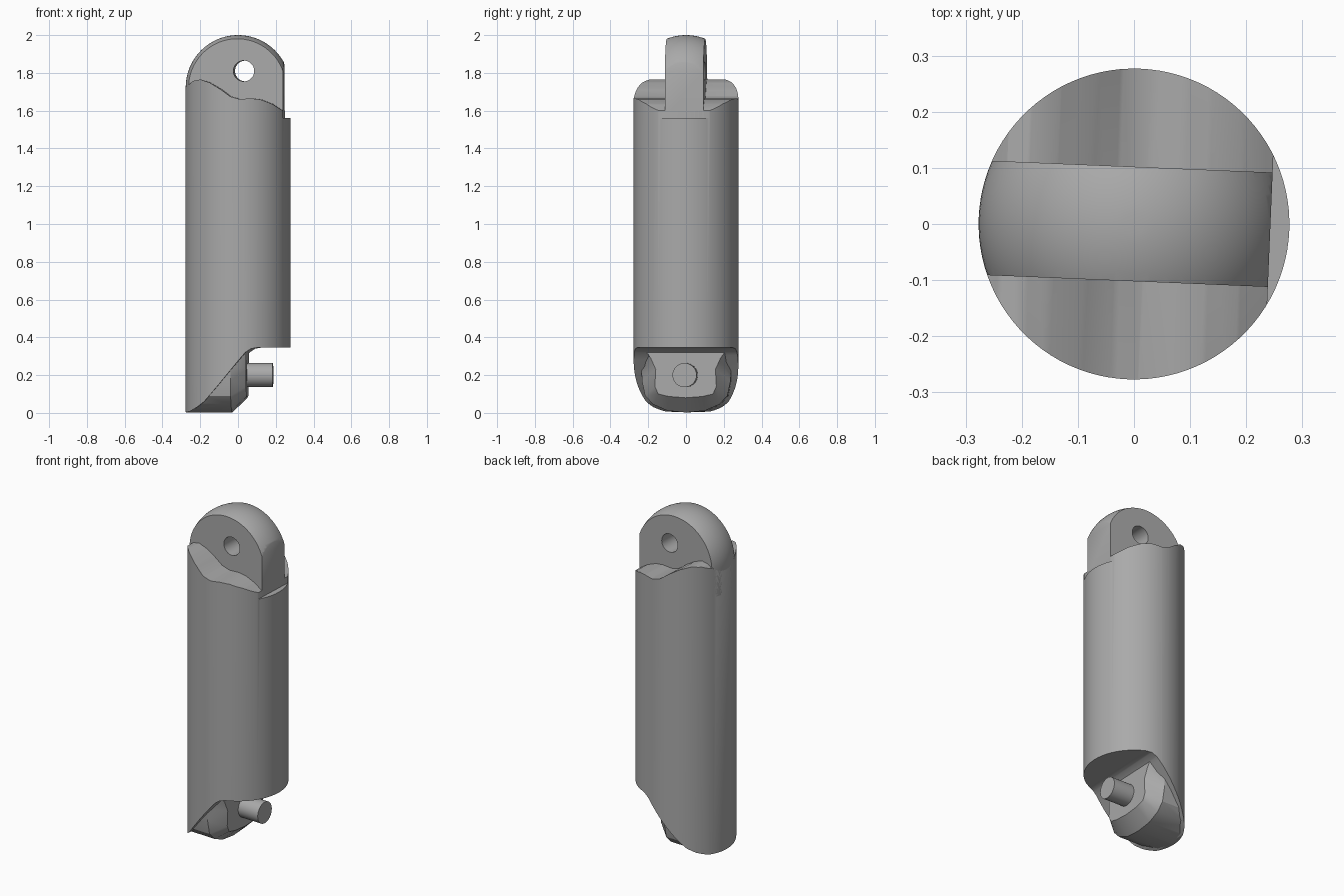
import bpy, bmesh, math
from mathutils import Matrix, Vector

RADIUS = 0.277
SKEW = Matrix.Rotation(math.radians(-2.4), 4, "Z")

default_cube = bpy.data.objects.get("Cube")
if default_cube:
    bpy.data.objects.remove(default_cube)

steel = bpy.data.materials.new("plain_grey")
steel.use_nodes = True
grey = (0.4, 0.4, 0.4, 1)
steel.diffuse_color = grey
steel.node_tree.nodes["Principled BSDF"].inputs["Base Color"].default_value = grey


def make_object(name, bm):
    bmesh.ops.recalc_face_normals(bm, faces=bm.faces)
    mesh = bpy.data.meshes.new(name)
    bm.to_mesh(mesh)
    bm.free()
    mesh.materials.append(steel)
    obj = bpy.data.objects.new(name, mesh)
    bpy.context.collection.objects.link(obj)
    return obj


def loft(name, rings):
    """Closed solid through rings of equal point count."""
    bm = bmesh.new()
    loops = [[bm.verts.new(p) for p in ring] for ring in rings]
    count = len(loops[0])
    for a, b in zip(loops, loops[1:]):
        for i in range(count):
            j = (i + 1) % count
            bm.faces.new((a[i], a[j], b[j], b[i]))
    bm.faces.new(loops[0])
    bm.faces.new(loops[-1])
    return make_object(name, bm)


def side_prism(name, outline, half_width):
    """Extrude an x-z outline along y."""
    return loft(name, [[(x, y, z) for x, z in outline] for y in (-half_width, half_width)])


def rod(name, radius, start, end, segments):
    start, end = Vector(start), Vector(end)
    axis = end - start
    turn = axis.to_track_quat("Z", "Y").to_matrix().to_4x4()
    bm = bmesh.new()
    bmesh.ops.create_cone(bm, cap_ends=True, segments=segments, radius1=radius,
                          radius2=radius, depth=axis.length,
                          matrix=Matrix.Translation((start + end) / 2) @ turn)
    return make_object(name, bm)


def domed_rod(name, base, centre, radius):
    """Upright rod with a hemispherical top, as a lathed profile."""
    segments, steps = 96, 24
    arc = [i * math.pi / 2 / steps for i in range(steps)]
    profile = [(radius, base)]
    profile += [(radius * math.cos(t), centre + radius * math.sin(t)) for t in arc]
    turns = [i * math.tau / segments for i in range(segments)]
    rings = [[(r * math.cos(t), r * math.sin(t), z) for t in turns] for r, z in profile]
    return loft(name, rings)


def combine(obj, other, operation):
    mod = obj.modifiers.new(operation.lower(), "BOOLEAN")
    mod.operation, mod.solver, mod.object = operation, "EXACT", other
    bpy.context.view_layer.objects.active = obj
    bpy.ops.object.modifier_apply(modifier=mod.name)
    bpy.data.objects.remove(other)


# main barrel: wavy shoulders on top, slanted cut-out at the bottom
shoulder = [(-.3, 1.66), (-.277, 1.7), (-.26, 1.735), (-.23, 1.758), (-.19, 1.765),
            (-.14, 1.748), (-.08, 1.712), (-.03, 1.675), (.02, 1.661), (.08, 1.665),
            (.13, 1.659), (.19, 1.635), (.243, 1.6), (.243, 1.56), (.3, 1.56)]
undercut = [(.3, .345), (.11, .345), (.08, .34), (.05, .32), (.02, .285),
            (-.1, .14), (-.17, .06), (-.21, .03), (-.25, .008), (-.3, 0)]
barrel = rod("barrel", RADIUS, (0, 0, -.1), (0, 0, 1.9), 96)
combine(barrel, side_prism("barrel_outline", shoulder + undercut, .4), "INTERSECT")

# lifting tab: slab cut from a domed rod, with a cross hole
tab = domed_rod("top_tab", 1.5, 2 - RADIUS, RADIUS)
slab = [(-.4, 1.56), (.243, 1.56), (.243, 2.1), (-.4, 2.1)]
combine(tab, side_prism("tab_slab", slab, .102), "INTERSECT")
combine(tab, rod("tab_hole", .055, (.035, -.4, 1.81), (.035, .4, 1.81), 48), "DIFFERENCE")

# foot block: rounded section that tapers to the face carrying the pin
back_half = [(.1, .012), (.175, .045), (.218, .09), (.235, .17), (.237, .25), (.24, .36)]
face_half = [(.09, .087), (.145, .1), (.163, .14), (.158, .23), (.185, .29), (.235, .36)]


def foot_ring(x, half, low):
    right = [(x, -y, z) for y, z in reversed(half)]
    return right + [(x, 0, low)] + [(x, y, z) for y, z in half]


foot = loft("foot_block", [foot_ring(-.3, back_half, .002), foot_ring(-.03, back_half, .002),
                           foot_ring(.05, face_half, .08)])
combine(foot, rod("foot_trim", RADIUS - .001, (0, 0, -.1), (0, 0, .5), 96), "INTERSECT")

# locating pin
pin = rod("locating_pin", .064, (.03, 0, .2), (.185, 0, .2), 32)

for part in (barrel, tab, foot, pin):
    part.data.transform(SKEW)
    bpy.ops.object.select_all(action="DESELECT")
    part.select_set(True)
    bpy.context.view_layer.objects.active = part
    bpy.ops.object.shade_smooth_by_angle(angle=math.radians(30))
